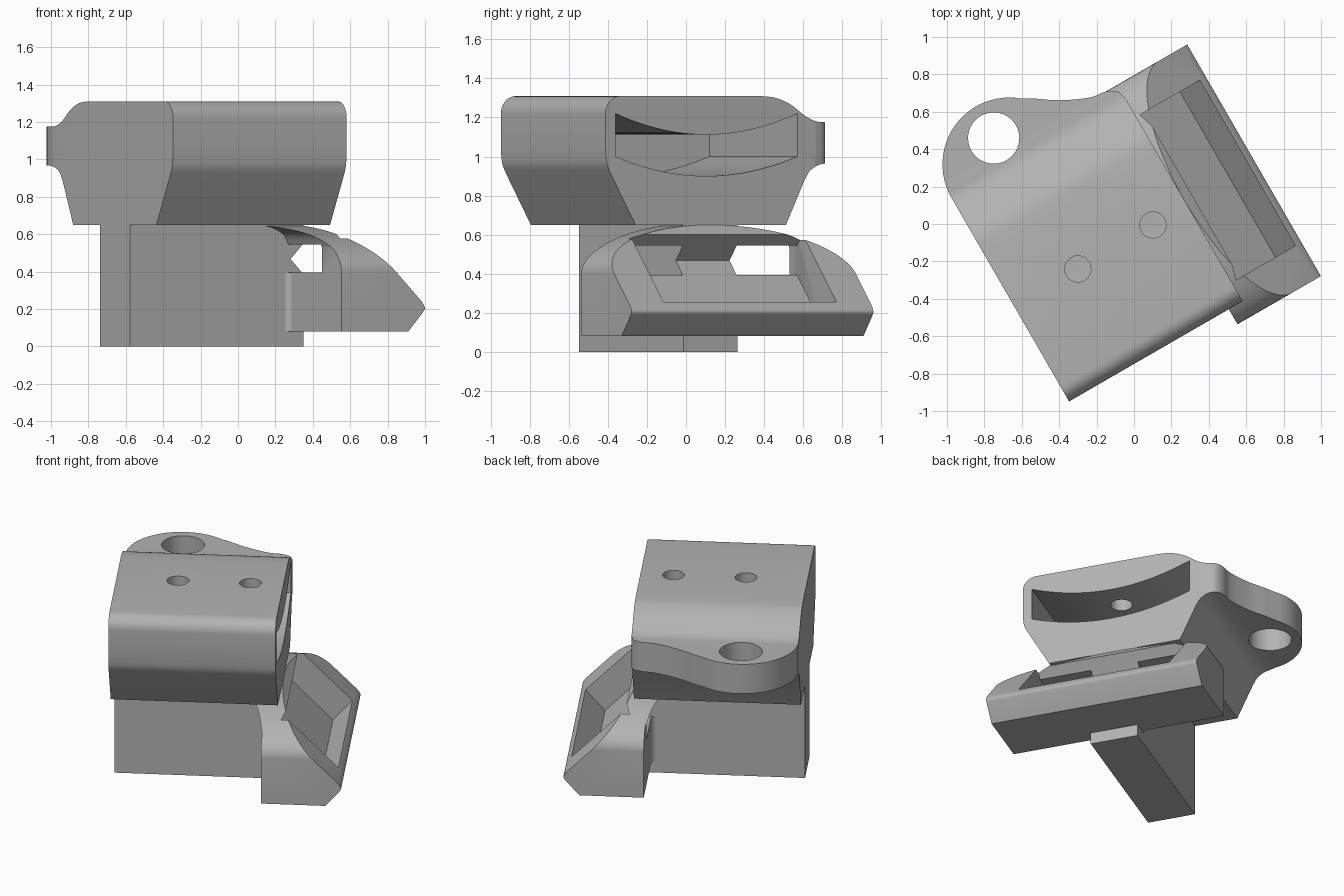
import bpy, bmesh, math
from mathutils import Matrix, Vector

cube = bpy.data.objects.get("Cube")
if cube:
    bpy.data.objects.remove(cube, do_unlink=True)

grey = bpy.data.materials.new("plain_grey")
grey.use_nodes = True
COLOUR = (0.45, 0.45, 0.45, 1)
grey.diffuse_color = COLOUR
grey.node_tree.nodes["Principled BSDF"].inputs["Base Color"].default_value = COLOUR

# The part is modelled along its own axes (u, v, z), then turned about z
TURN = Matrix.Rotation(math.radians(30), 4, 'Z')
PLACE = {  # profile plane -> point from (a, b, depth)
    'u': lambda a, b, d: (d, a, b),   # (v, z) profile swept along u
    'v': lambda a, b, d: (a, d, b),   # (u, z) profile swept along v
    'z': lambda a, b, d: (a, b, d),   # (u, v) profile swept along z
}


def prism(name, axis, profile, lo, hi):
    """Sweep a closed profile along one axis."""
    bm = bmesh.new()
    ends = [[bm.verts.new(PLACE[axis](a, b, d)) for a, b in profile] for d in (lo, hi)]
    n = len(profile)
    bm.faces.new(ends[0])
    bm.faces.new(ends[1])
    for i in range(n):
        j = (i + 1) % n
        bm.faces.new((ends[0][i], ends[0][j], ends[1][j], ends[1][i]))
    bmesh.ops.recalc_face_normals(bm, faces=bm.faces)
    bm.transform(TURN)
    mesh = bpy.data.meshes.new(name)
    bm.to_mesh(mesh)
    bm.free()
    mesh.materials.append(grey)
    obj = bpy.data.objects.new(name, mesh)
    bpy.context.collection.objects.link(obj)
    return obj


def combine(target, *steps):
    """Apply booleans given as (operation, tool) and remove the tools."""
    for operation, tool in steps:
        mod = target.modifiers.new("cut", 'BOOLEAN')
        mod.operation, mod.solver, mod.object = operation, 'EXACT', tool
    bpy.context.view_layer.update()
    deps = bpy.context.evaluated_depsgraph_get()
    mesh = bpy.data.meshes.new_from_object(target.evaluated_get(deps))
    target.modifiers.clear()
    target.data = mesh
    for _, tool in steps:
        bpy.data.objects.remove(tool, do_unlink=True)


def arc(ca, cb, ra, rb, start, end, n=16):
    angles = [math.radians(start + (end - start) * i / n) for i in range(n + 1)]
    return [(ca + ra * math.cos(t), cb + rb * math.sin(t)) for t in angles]


def curve(pts, n=6):
    """Smooth open curve through the points."""
    p = [Vector(q) for q in pts]
    p = [2 * p[0] - p[1]] + p + [2 * p[-1] - p[-2]]
    out = []
    for a, b, c, d in zip(p, p[1:], p[2:], p[3:]):
        for i in range(n):
            t = i / n
            out.append((0.5 * (2 * b + (c - a) * t + (2 * a - 5 * b + 4 * c - d) * t * t
                               + (3 * b - a - 3 * c + d) * t ** 3))[:])
    return out + [tuple(pts[-1])]


def box(a0, a1, b0, b1):
    return [(a0, b0), (a1, b0), (a1, b1), (a0, b1)]


LEFT, RIGHT = -0.775, 0.297      # block ends along u
FRONT, BACK = -0.186, 0.132      # stem faces along v
POCKET = (-0.532, 0.49)          # duct opening along v

# Upper block with the rear ear
block_profile = (
    [(-0.47, 0.65)]
    + curve([(-0.61, 0.90), (-0.638, 0.96), (-0.648, 1.03)])
    + arc(-0.558, 1.22, 0.09, 0.09, 180, 90, 8)
    + curve([(0.27, 1.31), (0.36, 1.30), (0.45, 1.265), (0.53, 1.21), (0.60, 1.18), (0.68, 1.175)])
    + [(1.05, 1.175), (1.05, 0.968)]
    + curve([(0.68, 0.968), (0.61, 0.955), (0.56, 0.925), (0.53, 0.88)])
    + [(0.42, 0.65)])
upper_block = prism("upper_block", 'u', block_profile, LEFT, RIGHT)
plan = (
    [(RIGHT, -0.8)]
    + curve([(RIGHT, 0.60), (0.28, 0.655), (0.225, 0.688), (0.13, 0.705), (-0.014, 0.772), (-0.13, 0.85)])
    + arc(-0.418, 0.61, 0.357, 0.357, 50, 180, 24)
    + [(LEFT, -0.8)])
slot = ([(v, 0.9 + 0.1 * ((v + 0.05) / 0.537) ** 2) for v in [-0.587 + 1.074 * i / 24 for i in range(25)]]
        + [(v, 1.112 + 0.108 * ((v + 0.05) / 0.537) ** 2) for v in [0.487 - 1.074 * i / 24 for i in range(25)]])


def drill(u, v, radius, lo, hi):
    return 'DIFFERENCE', prism("drill", 'z', arc(u, v, radius, radius, 0, 360, 40)[:-1], lo, hi)


combine(upper_block,
        ('INTERSECT', prism("plan", 'z', plan, 0.5, 1.5)),
        ('DIFFERENCE', prism("slot", 'u', slot, -0.603, 0.5)),
        drill(-0.42, 0.773, 0.137, 0.5, 1.5),
        drill(0.085, -0.055, 0.07, 1.0, 1.5),
        drill(-0.38, -0.058, 0.07, 1.0, 1.5))

# Stem under the block, notched by the duct pocket
pocket = [(0.217, 0.467), (0.345, 0.60), (0.55, 0.80), (0.83, 0.42), (0.69, 0.255), (0.566, 0.112)]
stem = prism("stem", 'u', box(FRONT, BACK, 0, 0.65), LEFT, RIGHT)
combine(stem, ('DIFFERENCE', prism("pocket", 'v', pocket, *POCKET)))

# Arched duct with a sloped mouth
duct_profile = (
    [(0.211, 0.08), (0.624, 0.08)]
    + curve([(0.712, 0.18), (0.726, 0.207), (0.705, 0.242)], 4)
    + [(RIGHT, 0.65)]
    + curve([(0.03, 0.65), (0.11, 0.632), (0.175, 0.595), (0.211, 0.53)]))
duct = prism("duct", 'v', duct_profile, -0.8, 0.8)
arch = arc(-0.026, 0.4, 0.715, 0.25, 0, 180, 40) + [(-0.741, 0), (0.689, 0)]
window = box(*POCKET, 0.394, 0.545)
combine(duct,
        ('INTERSECT', prism("arch", 'u', arch, -0.5, 1.0)),
        ('DIFFERENCE', prism("pocket", 'v', pocket, *POCKET)),
        ('DIFFERENCE', prism("window", 'u', window, 0.0, 0.30)))

# Small fillets where the duct wall meets the stem
fillets = []
for side, face, sign in (("front", FRONT, -1), ("back", BACK, 1)):
    bend = arc(0.181, face + sign * 0.03, 0.03, 0.03, 0, -sign * 90, 6)
    fillets.append(prism(side + "_fillet", 'z', bend + [(0.215, face)], 0.08, 0.394))

for obj in [upper_block, stem, duct] + fillets:
    bpy.ops.object.select_all(action='DESELECT')
    obj.select_set(True)
    bpy.context.view_layer.objects.active = obj
    bpy.ops.object.shade_smooth_by_angle(angle=math.radians(30))
